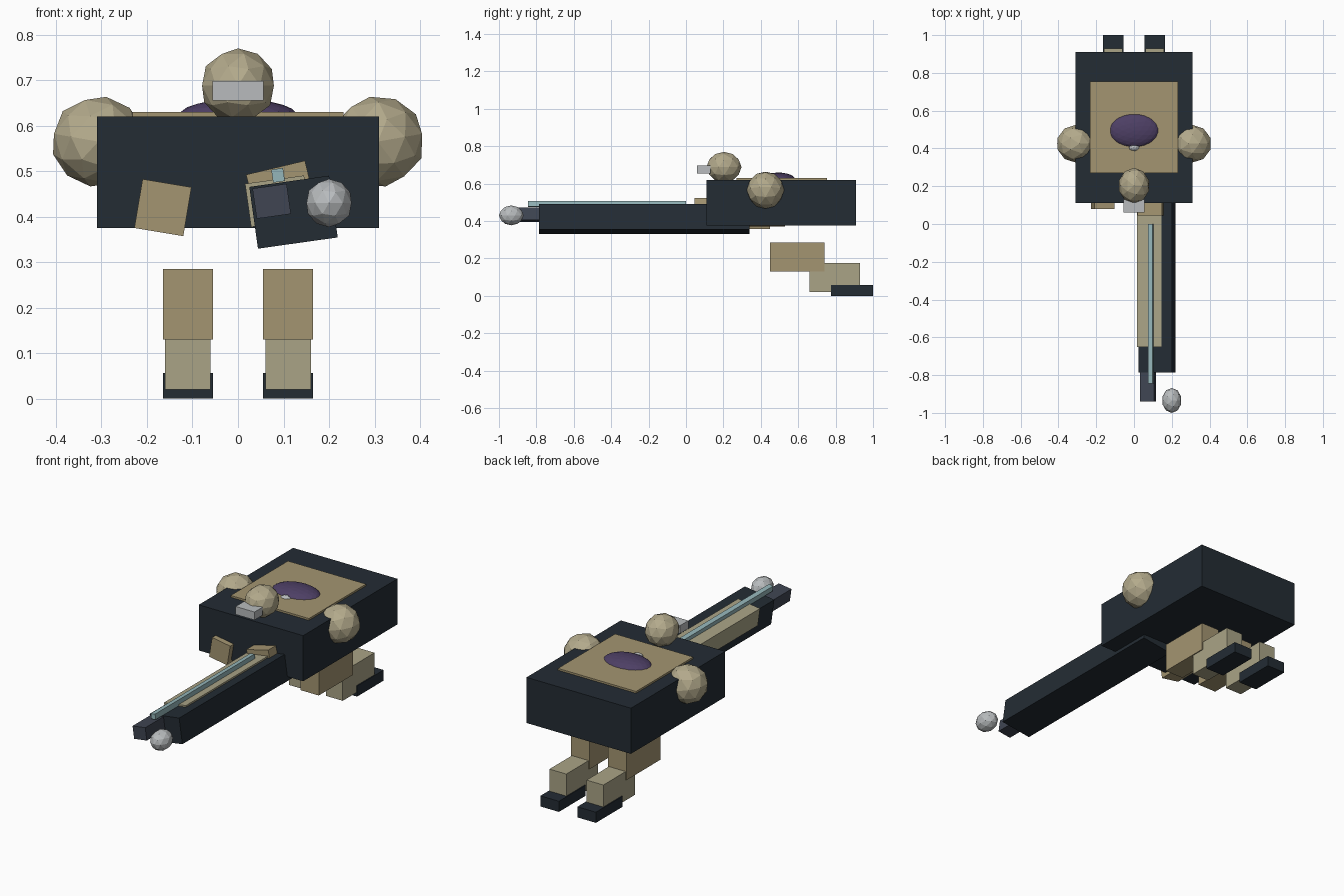
import bpy
from math import radians

if "Cube" in bpy.data.objects:
    bpy.data.objects.remove(bpy.data.objects["Cube"])


def material(name, rgb):
    m = bpy.data.materials.new(name)
    m.diffuse_color = (*rgb, 1)
    m.use_nodes = True
    m.node_tree.nodes["Principled BSDF"].inputs["Base Color"].default_value = m.diffuse_color
    return m


DARK = material("dark", (0.017, 0.025, 0.034))
SLATE = material("slate", (0.05, 0.06, 0.085))
TAN = material("tan", (0.37, 0.30, 0.165))
KHAKI = material("khaki", (0.40, 0.37, 0.24))
SAND = material("sand", (0.45, 0.40, 0.26))
PURPLE = material("purple", (0.075, 0.05, 0.13))
CYAN = material("pale_cyan", (0.30, 0.47, 0.49))
SILVER = material("silver", (0.48, 0.50, 0.51))


def finish(name, mat, scale):
    ob = bpy.context.object
    ob.name = name
    ob.scale = scale
    ob.data.materials.append(mat)
    return ob


def box(name, mat, x, y, z, roll=0):
    """Box from (min, max) ranges, rolled in degrees as seen from the front."""
    r = (x, y, z)
    bpy.ops.mesh.primitive_cube_add(size=1, location=[(a + b) / 2 for a, b in r],
                                    rotation=(0, -radians(roll), 0))
    return finish(name, mat, [b - a for a, b in r])


def bar(name, mat, centre, size, y, roll):
    """Long bar along y with a rolled cross-section centred at (x, z)."""
    (cx, cz), (w, h) = centre, size
    return box(name, mat, (cx - w / 2, cx + w / 2), y, (cz - h / 2, cz + h / 2), roll)


def ball(name, mat, centre, radii, sub=2, tilt=0):
    bpy.ops.mesh.primitive_ico_sphere_add(subdivisions=sub, radius=1, location=centre,
                                          rotation=(0, radians(tilt), 0))
    return finish(name, mat, radii)


# Torso with top plate and dome
box("torso", DARK, (-0.31, 0.31), (0.11, 0.91), (0.375, 0.62))
box("top_plate", TAN, (-0.232, 0.232), (0.27, 0.755), (0.60, 0.63))
ball("dome", PURPLE, (0, 0.495, 0.62), (0.132, 0.09, 0.039), 3)
ball("dome_light", SILVER, (0, 0.405, 0.622), (0.03, 0.02, 0.02))

# Head and visor
ball("head", SAND, (0, 0.203, 0.688), (0.083, 0.094, 0.082))
box("visor", SILVER, (-0.056, 0.056), (0.06, 0.13), (0.655, 0.698))

# Shoulders and legs, mirrored
for side, s in (("left", -1), ("right", 1)):
    ball(side + "_shoulder", SAND, (s * 0.307, 0.425, 0.565), (0.104, 0.1, 0.1), 2, -s * 10)

    def limb(name, mat, half, y, z):
        box(side + name, mat, (s * 0.11 - half, s * 0.11 + half), y, z)

    limb("_thigh", TAN, 0.055, (0.45, 0.74), (0.13, 0.285))
    limb("_shin", KHAKI, 0.05, (0.66, 0.93), (0.02, 0.175))
    limb("_foot", DARK, 0.055, (0.775, 1.0), (0.0, 0.057))

# Arms
bar("left_arm", TAN, (-0.165, 0.42), (0.109, 0.109), (0.08, 0.45), -9.5)
bar("right_arm", TAN, (0.097, 0.447), (0.133, 0.125), (0.045, 0.53), 13.4)
bar("right_forearm", KHAKI, (0.087, 0.434), (0.131, 0.096), (-0.65, 0.08), 8)

# Arm-mounted cannon
bar("cannon_body", DARK, (0.122, 0.41), (0.177, 0.137), (-0.785, 0.34), 8)
bar("cannon_muzzle", SLATE, (0.074, 0.434), (0.076, 0.067), (-0.94, -0.70), 8)
bar("cannon_rail", CYAN, (0.088, 0.491), (0.026, 0.029), (-0.845, 0.0), 8)
ball("cannon_orb", SILVER, (0.2, -0.934, 0.43), (0.052, 0.066, 0.053))
